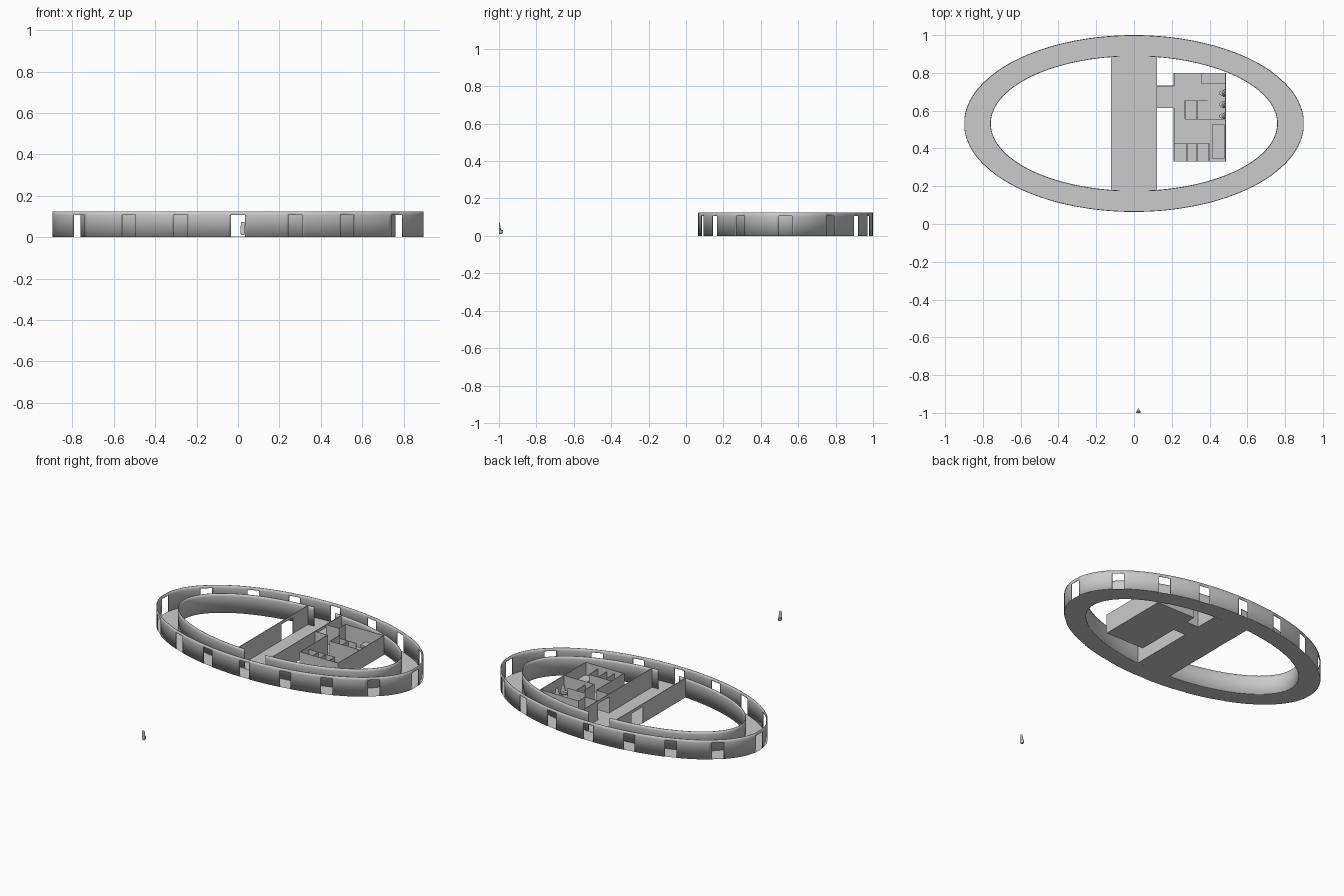
import bpy, bmesh
from math import sin, cos, radians, degrees, hypot

if "Cube" in bpy.data.objects:
    bpy.data.objects.remove(bpy.data.objects["Cube"])

CY = 0.532          # centre of the oval building
H, DOOR = 0.125, 0.106
T = 0.004           # wall thickness


def finish(name, bm, smooth=False):
    bmesh.ops.remove_doubles(bm, verts=bm.verts, dist=1e-5)
    bmesh.ops.recalc_face_normals(bm, faces=bm.faces)
    me = bpy.data.meshes.new(name)
    bm.to_mesh(me)
    bm.free()
    ob = bpy.data.objects.new(name, me)
    bpy.context.collection.objects.link(ob)
    if smooth:
        bpy.ops.object.select_all(action='DESELECT')
        ob.select_set(True)
        bpy.context.view_layer.objects.active = ob
        bpy.ops.object.shade_smooth_by_angle(angle=radians(30))
    return ob


def boxes(name, items):
    """One object from boxes given as (x0, x1, y0, y1, z0, z1)."""
    bm = bmesh.new()
    for x0, x1, y0, y1, z0, z1 in items:
        vs = bmesh.ops.create_cube(bm, size=1)['verts']
        for v in vs:
            v.co = (x1 if v.co.x > 0 else x0, y1 if v.co.y > 0 else y0,
                    z1 if v.co.z > 0 else z0)
    me = bpy.data.meshes.new(name)
    bm.to_mesh(me)
    bm.free()
    ob = bpy.data.objects.new(name, me)
    bpy.context.collection.objects.link(ob)
    return ob


def wall_x(x0, x1, y, h=H, z=0):
    return (x0, x1, y - T / 2, y + T / 2, z, h)


def wall_y(x, y0, y1, h=H, z=0):
    return (x - T / 2, x + T / 2, y0, y1, z, h)


def on_oval(a, b, deg, z):
    t = radians(deg)
    return (a * sin(t), CY - b * cos(t), z)


def oval_wall(name, a, b, gaps, lintel):
    """Thin oval wall; gaps are (centre, half width) in degrees."""
    cuts = {float(d) for d in range(0, 360, 3)}
    cuts = {d for d in cuts
            if all(abs((d - c + 180) % 360 - 180) > w for c, w in gaps)}
    for c, w in gaps:
        cuts |= {(c - w) % 360, (c + w) % 360}
    cuts = sorted(cuts)
    bm = bmesh.new()
    for i, d0 in enumerate(cuts):
        d1 = cuts[(i + 1) % len(cuts)]
        mid = d0 + ((d1 - d0) % 360) / 2
        is_gap = any(abs((mid - c + 180) % 360 - 180) < w for c, w in gaps)
        for z0, z1, skip in ((0, DOOR, is_gap), (DOOR, H, is_gap and not lintel)):
            if not skip:
                bm.faces.new([bm.verts.new(on_oval(a, b, d, z)) for d, z in
                              ((d0, z0), (d1, z0), (d1, z1), (d0, z1))])
    ob = finish(name, bm, True)
    mod = ob.modifiers.new('thickness', 'SOLIDIFY')
    mod.thickness = T
    mod.offset = 0
    return ob


# Outer wall with sixteen equally wide doorways
A, B = 0.898, 0.466
quarter = (0, 18, 36, 59, 90)
angles = sorted({(s * q + o) % 360 for q in quarter for s in (1, -1) for o in (0, 180)})
doors = [(d, degrees(0.035 / hypot(A * cos(radians(d)), B * sin(radians(d))))) for d in angles]
oval_wall('outer_wall', A, B, doors, True)

# Inner wall, open where the central hall meets the ring
a, b = 0.76, 0.358
oval_wall('inner_wall', a, b, [(0, 5.7), (180, 5.7)], False)

# Ring floor
bm = bmesh.new()
n = 120
for i in range(n):
    d0, d1 = 360 * i / n, 360 * (i + 1) / n
    bm.faces.new([bm.verts.new(on_oval(*p)) for p in
                  ((A, B, d0, 0), (A, B, d1, 0), (a, b, d1, 0), (a, b, d0, 0))])
finish('ring_floor', bm)

# Hall, passage and washroom floors
boxes('hall_floor', [(-0.12, 0.12, 0.172, 0.892, 0, 0.002)])
boxes('passage_floor', [(0.12, 0.21, 0.615, 0.73, 0, 0.002)])
boxes('washroom_floor', [(0.21, 0.487, 0.33, 0.80, 0, 0.002)])

# Hall walls, each with a doorway
for side, x in (('left', -0.12), ('right', 0.12)):
    boxes(side + '_hall_wall', [wall_y(x, 0.178, 0.615), wall_y(x, 0.73, 0.886),
                                wall_y(x, 0.615, 0.73, H, DOOR)])

# Passage and washroom outer walls
boxes('passage_walls', [wall_x(0.12, 0.21, y) for y in (0.615, 0.73)])
boxes('washroom_walls', [
    wall_x(0.21, 0.487, 0.332), wall_x(0.21, 0.487, 0.798), wall_y(0.485, 0.33, 0.80),
    wall_y(0.212, 0.33, 0.615), wall_y(0.212, 0.73, 0.80)])
boxes('washroom_partition', [wall_x(0.27, 0.485, 0.555), wall_y(0.27, 0.555, 0.653)])

# Stalls
S = 0.105
boxes('upper_stalls', [wall_x(0.27, 0.39, 0.653, S), wall_y(0.333, 0.555, 0.653, S)])
boxes('lower_stalls', [wall_x(0.212, 0.397, 0.425, S)] +
      [wall_y(x, 0.33, 0.425, S) for x in (0.28, 0.333, 0.397)])

# Wash counters
boxes('upper_counter', [(0.355, 0.485, 0.745, 0.798, 0.035, 0.05)])
boxes('lower_counter', [(0.413, 0.48, 0.347, 0.527, 0.035, 0.05)])


def basin(name, loc, turn, s):
    """Wall basin lofted from wedge sections (z, half width, depth)."""
    bm = bmesh.new()
    rings = []
    for z, w, d in ((0.010, 0.007, 0.014), (0.016, 0.011, 0.021), (0.030, 0.012, 0.022),
                    (0.034, 0.012, 0.011), (0.072, 0.008, 0.004)):
        rings.append([bm.verts.new((x * s, y * s, z)) for x, y in
                      ((-w, 0), (w, 0), (w * 0.8, d * 0.5), (w * 0.2, d),
                       (-w * 0.2, d), (-w * 0.8, d * 0.5))])
    for lo, hi in zip(rings, rings[1:]):
        for i in range(6):
            j = (i + 1) % 6
            bm.faces.new((lo[i], lo[j], hi[j], hi[i]))
    bm.faces.new(rings[0])
    bm.faces.new(rings[-1])
    ob = finish(name, bm)
    ob.location = loc
    ob.rotation_euler.z = radians(turn)


# Three basins on the washroom wall and one standing apart
for i, y in enumerate((0.571, 0.632, 0.693)):
    basin(f'wall_basin_{i + 1}', (0.484, y, 0), 90, 1.6)
basin('loose_basin', (0.023, -1.0, 0), 0, 1.0)
